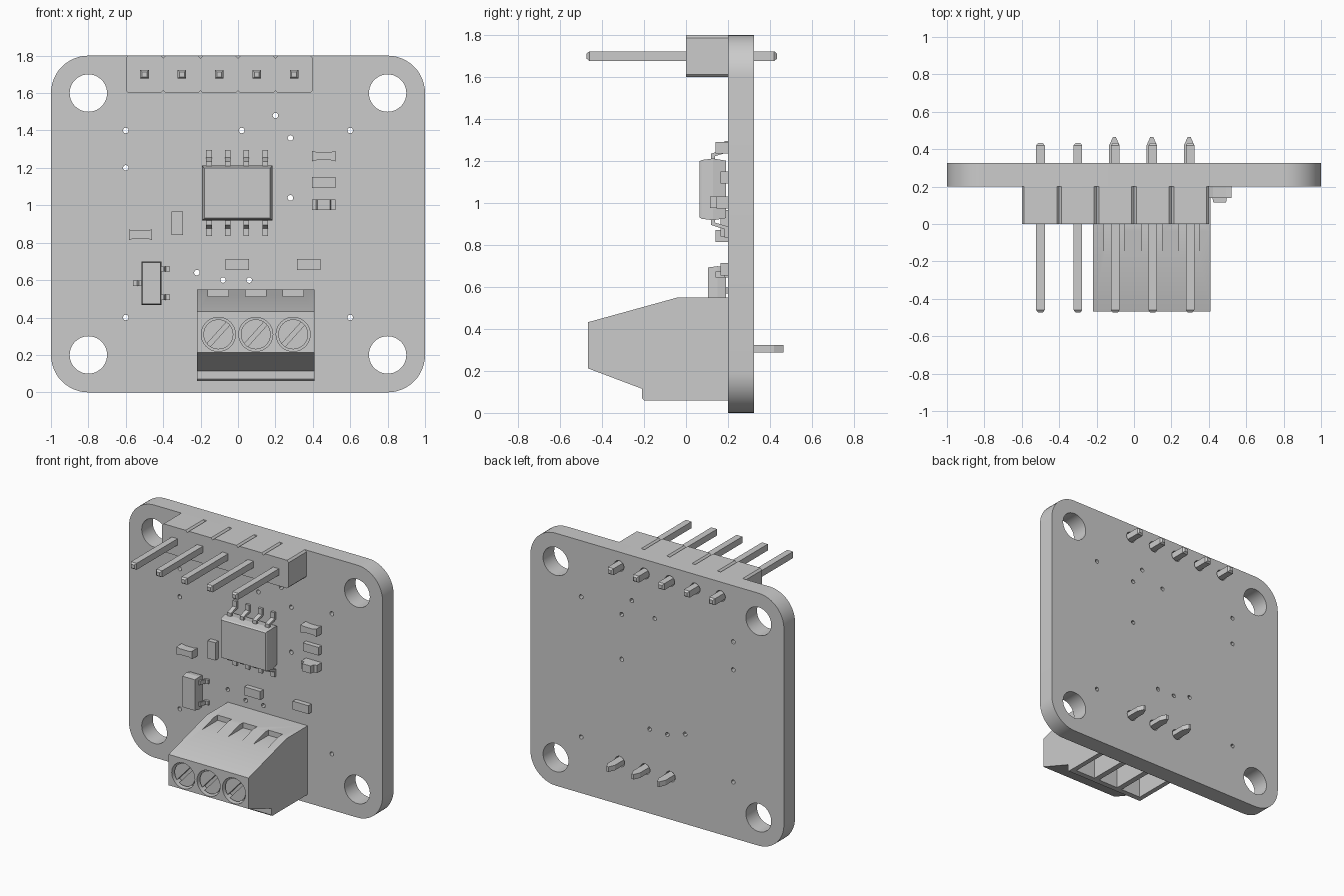
import bpy, bmesh, math

if "Cube" in bpy.data.objects:
    bpy.data.objects.remove(bpy.data.objects["Cube"])

FRONT, BACK = 0.2, 0.325   # y of the board's two faces


def finish(name, bm, smooth=False):
    bmesh.ops.recalc_face_normals(bm, faces=bm.faces)
    me = bpy.data.meshes.new(name)
    bm.to_mesh(me)
    bm.free()
    ob = bpy.data.objects.new(name, me)
    bpy.context.collection.objects.link(ob)
    if smooth:
        smooth_angle(ob)
    return ob


def activate(ob):
    bpy.ops.object.select_all(action='DESELECT')
    ob.select_set(True)
    bpy.context.view_layer.objects.active = ob


def smooth_angle(ob):
    activate(ob)
    bpy.ops.object.shade_smooth_by_angle(angle=math.radians(30))


def loft(name, rings, smooth=False):
    bm = bmesh.new()
    loops = [[bm.verts.new(p) for p in r] for r in rings]
    n = len(loops[0])
    for a, b in zip(loops, loops[1:]):
        for i in range(n):
            j = (i + 1) % n
            bm.faces.new((a[i], a[j], b[j], b[i]))
    bm.faces.new(loops[0])
    bm.faces.new(loops[-1])
    return finish(name, bm, smooth)


def prism(name, axis, pts, a, b, smooth=False):
    put = {'x': lambda p, t: (t, p[0], p[1]),
           'y': lambda p, t: (p[0], t, p[1]),
           'z': lambda p, t: (p[0], p[1], t)}[axis]
    return loft(name, [[put(p, t) for p in pts] for t in (a, b)], smooth)


def box(name, x0, x1, y0, y1, z0, z1):
    return prism(name, 'y', [(x0, z0), (x1, z0), (x1, z1), (x0, z1)], y0, y1)


def circle(cx, cz, r, n):
    return [(cx + r * math.cos(2 * math.pi * i / n),
             cz + r * math.sin(2 * math.pi * i / n)) for i in range(n)]


def stepped(name, cx, cz, sections):
    # rectangles (y, half width, half height) lofted along y
    return loft(name, [[(cx - w, y, cz - h), (cx + w, y, cz - h),
                        (cx + w, y, cz + h), (cx - w, y, cz + h)]
                       for y, w, h in sections])


def cut(ob, cutter):
    mod = ob.modifiers.new("cut", 'BOOLEAN')
    mod.operation, mod.solver, mod.object = 'DIFFERENCE', 'EXACT', cutter
    activate(ob)
    bpy.ops.object.modifier_apply(modifier=mod.name)
    bpy.data.objects.remove(cutter)


HEADER_X = [-0.5, -0.3, -0.1, 0.1, 0.3]
TERM_X = [-0.105, 0.095, 0.295]

# Circuit board: filled outline with mounting holes, vias and pin holes
outline = []
for cx, cz, start in ((0.8, 1.6, 0), (-0.8, 1.6, 90), (-0.8, 0.2, 180), (0.8, 0.2, 270)):
    for i in range(13):
        a = math.radians(start + i * 7.5)
        outline.append((cx + 0.2 * math.cos(a), cz + 0.2 * math.sin(a)))
vias = [(-0.6, 1.4), (-0.6, 1.2), (0.02, 1.4), (0.2, 1.48), (0.28, 1.36), (0.6, 1.4),
        (0.28, 1.04), (-0.22, 0.64), (-0.08, 0.6), (0.06, 0.6), (-0.6, 0.4), (0.6, 0.4)]
loops = [outline]
loops += [circle(x, z, 0.1, 40) for x in (-0.8, 0.8) for z in (0.2, 1.6)]
loops += [circle(x, z, 0.015, 12) for x, z in vias]
loops += [circle(x, 1.7, 0.038, 20) for x in HEADER_X]
loops += [circle(x, 0.306, 0.038, 20) for x in TERM_X]
cu = bpy.data.curves.new("circuit_board", 'CURVE')
cu.dimensions, cu.fill_mode, cu.extrude = '2D', 'BOTH', (BACK - FRONT) / 2
for pts in loops:
    sp = cu.splines.new('POLY')
    sp.points.add(len(pts) - 1)
    for p, (x, z) in zip(sp.points, pts):
        p.co = (x, z, 0, 1)
    sp.use_cyclic_u = True
board = bpy.data.objects.new("circuit_board", cu)
bpy.context.collection.objects.link(board)
board.rotation_euler.x = math.pi / 2
board.location.y = (FRONT + BACK) / 2
activate(board)
bpy.ops.object.convert(target='MESH')
board = bpy.context.object
bm = bmesh.new()
bm.from_mesh(board.data)
bmesh.ops.remove_doubles(bm, verts=bm.verts, dist=1e-5)
bmesh.ops.recalc_face_normals(bm, faces=bm.faces)
bm.to_mesh(board.data)
bm.free()
smooth_angle(board)

# Pin header: notched strip and five square pins
top, c = [], 0.013
for x in HEADER_X:
    top += [(x - 0.1, 1.8 - c), (x - 0.1 + c, 1.8), (x + 0.1 - c, 1.8)]
top.append((0.4, 1.8 - c))
prism("header_strip", 'y', top + [(x, 3.4 - z) for x, z in reversed(top)], 0, FRONT)
for x in HEADER_X:
    h = 0.023
    stepped("header_pin", x, 1.7, [(-0.473, 0.013, 0.013), (-0.46, h, h),
                                   (0.42, h, h), (0.433, 0.013, 0.013)])

# Screw terminal housing
term = prism("terminal_housing", 'x',
             [(FRONT, 0.06), (-0.2, 0.06), (-0.21, 0.07), (-0.21, 0.115), (-0.467, 0.212),
              (-0.467, 0.432), (-0.04, 0.55), (FRONT, 0.55)], -0.22, 0.41)
for x in TERM_X:
    # top notch, wire entry and screw recess
    cut(term, box("cutter", x - 0.055, x + 0.055, -0.25, 0.0, 0.513, 0.6))
    cut(term, box("cutter", x - 0.08, x + 0.08, -0.16, 0.12, 0.0, 0.26))
    cut(term, prism("cutter", 'y', circle(x, 0.31, 0.091, 40), -0.6, -0.40))
smooth_angle(term)

# Slotted screws and solder pins of the terminal
for x in TERM_X:
    screw = prism("terminal_screw", 'y', circle(x, 0.31, 0.08, 40), -0.45, -0.395)
    a = math.radians(48)
    slot = [(x + u * math.cos(a) - v * math.sin(a), 0.31 + u * math.sin(a) + v * math.cos(a))
            for u, v in ((-0.1, -0.012), (0.1, -0.012), (0.1, 0.012), (-0.1, 0.012))]
    cut(screw, prism("cutter", 'y', slot, -0.5, -0.42))
    smooth_angle(screw)
    stepped("terminal_solder_pin", x, 0.306, [(0.15, 0.028, 0.018), (0.42, 0.028, 0.018),
                                              (0.465, 0.008, 0.018)])

# Gull-wing lead: (distance from body, y)
LEAD = [(-0.01, 0.12), (0.03, 0.12), (0.05, 0.183), (0.09, 0.183),
        (0.09, 0.2), (0.037, 0.2), (0.018, 0.137), (-0.01, 0.137)]

# Eight-lead chip
stepped("chip_body", -0.004, 1.065, [(0.065, 0.175, 0.134), (0.075, 0.181, 0.14),
                                     (0.128, 0.188, 0.147), (0.19, 0.178, 0.137)])
for x in (-0.155, -0.055, 0.045, 0.145):
    for s in (-1, 1):
        prism("chip_lead", 'x', [(y, 1.065 + s * (0.14 + d)) for d, y in LEAD],
              x - 0.015, x + 0.015)

# Three-lead transistor
stepped("transistor_body", -0.463, 0.583, [(0.106, 0.048, 0.11), (0.15, 0.054, 0.116),
                                           (0.19, 0.048, 0.11)])
for s, z in ((1, 0.66), (1, 0.508), (-1, 0.583)):
    prism("transistor_lead", 'z', [(-0.463 + s * (0.05 + d * 0.55), y + 0.02 * (y < 0.15))
                                   for d, y in LEAD], z - 0.014, z + 0.014)

# Plain resistors
for x, z, w, h in ((0.458, 1.122, 0.062, 0.029), (-0.325, 0.903, 0.03, 0.063),
                   (-0.003, 0.684, 0.063, 0.03), (0.378, 0.684, 0.062, 0.03)):
    box("resistor", x - w, x + w, 0.165, FRONT, z - h, z + h)

# Capacitors, slightly waisted between end caps
for x, z in ((0.458, 1.263), (-0.522, 0.843)):
    half = [(-0.062, 0.028), (-0.035, 0.021), (0.035, 0.021), (0.062, 0.028)]
    prism("capacitor", 'y', [(x + u, z + v) for u, v in half] +
          [(x + u, z - v) for u, v in reversed(half)], 0.14, FRONT)

# Indicator light: base with a raised lens
box("indicator_base", 0.396, 0.52, 0.145, FRONT, 0.975, 1.03)
stepped("indicator_lens", 0.458, 1.003, [(0.115, 0.034, 0.027), (0.146, 0.04, 0.027)])
